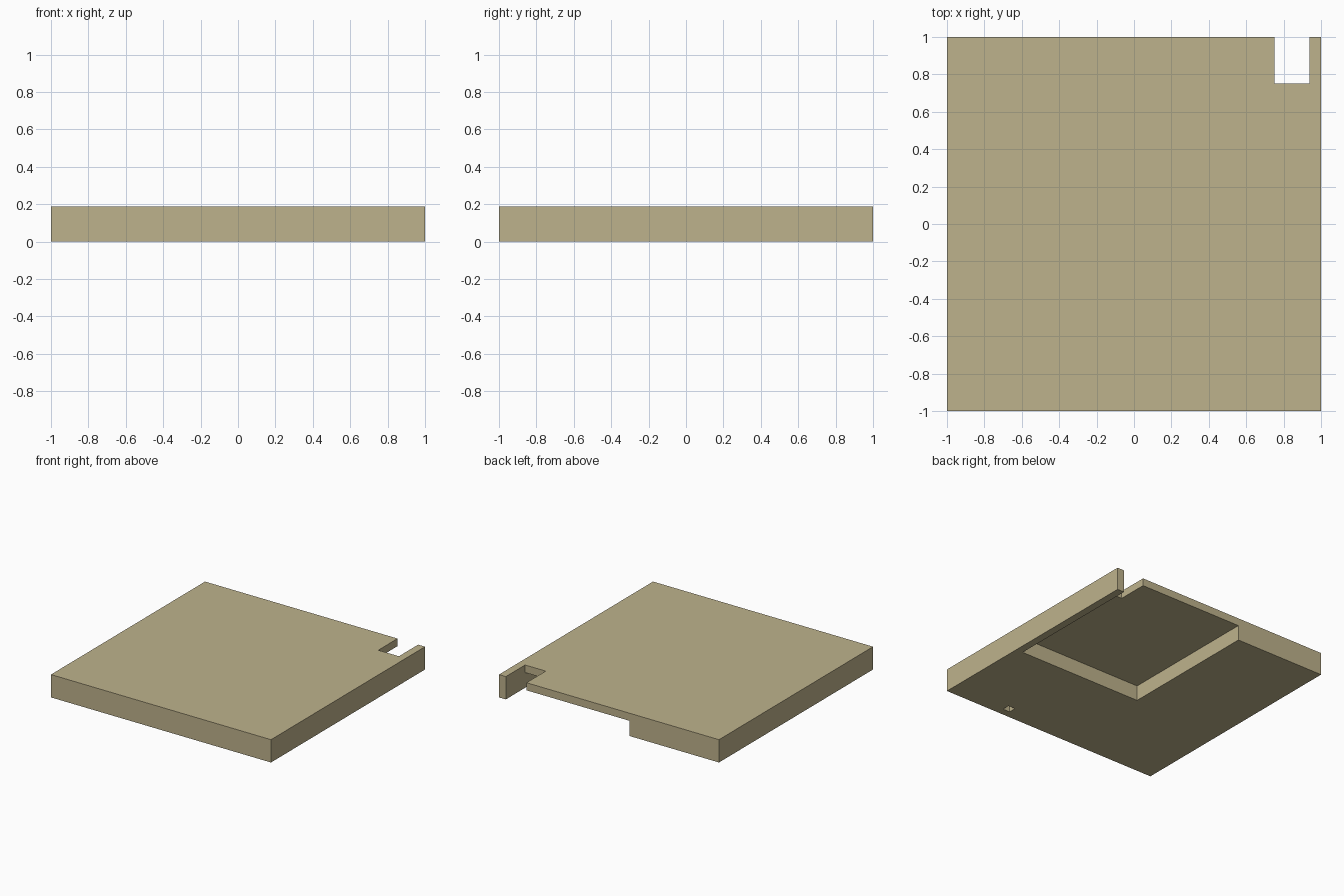
import bpy

if "Cube" in bpy.data.objects:
    bpy.data.objects.remove(bpy.data.objects["Cube"], do_unlink=True)

U = 1 / 16  # the slab is laid out on a grid of sixteenths

sand = bpy.data.materials.new("sand_tan")
sand.use_nodes = True
colour = (0.515, 0.448, 0.262, 1)
sand.diffuse_color = colour
bsdf = next(n for n in sand.node_tree.nodes if n.type == "BSDF_PRINCIPLED")
bsdf.inputs["Base Color"].default_value = colour
bsdf.inputs["Roughness"].default_value = 0.9


def box(name, low, high):
    """Box between two corners given in grid units."""
    bpy.ops.mesh.primitive_cube_add(size=1)
    ob = bpy.context.object
    ob.name = name
    for v in ob.data.vertices:
        v.co = [(h if c > 0 else l) * U for c, l, h in zip(v.co, low, high)]
    ob.data.materials.append(sand)
    return ob


def cut(target, low, high):
    """Remove a box-shaped volume from the target."""
    cutter = box("cutter", low, high)
    cutter.hide_render = True
    mod = target.modifiers.new("cut", "BOOLEAN")
    mod.operation = "DIFFERENCE"
    mod.solver = "EXACT"
    mod.object = cutter
    bpy.context.view_layer.objects.active = target
    bpy.ops.object.modifier_apply(modifier=mod.name)
    bpy.data.objects.remove(cutter, do_unlink=True)


# Square slab
slab = box("slab", (-16, -16, 0), (16, 16, 3))

# Large recess underneath, open at the back
cut(slab, (-3, -3, -1), (15, 17, 2))

# Notch through the back edge near the left corner
cut(slab, (12, 12, -1), (15, 17, 4))

# Small square pit in the underside near the front
cut(slab, (7, -15, -1), (8, -14, 1))
